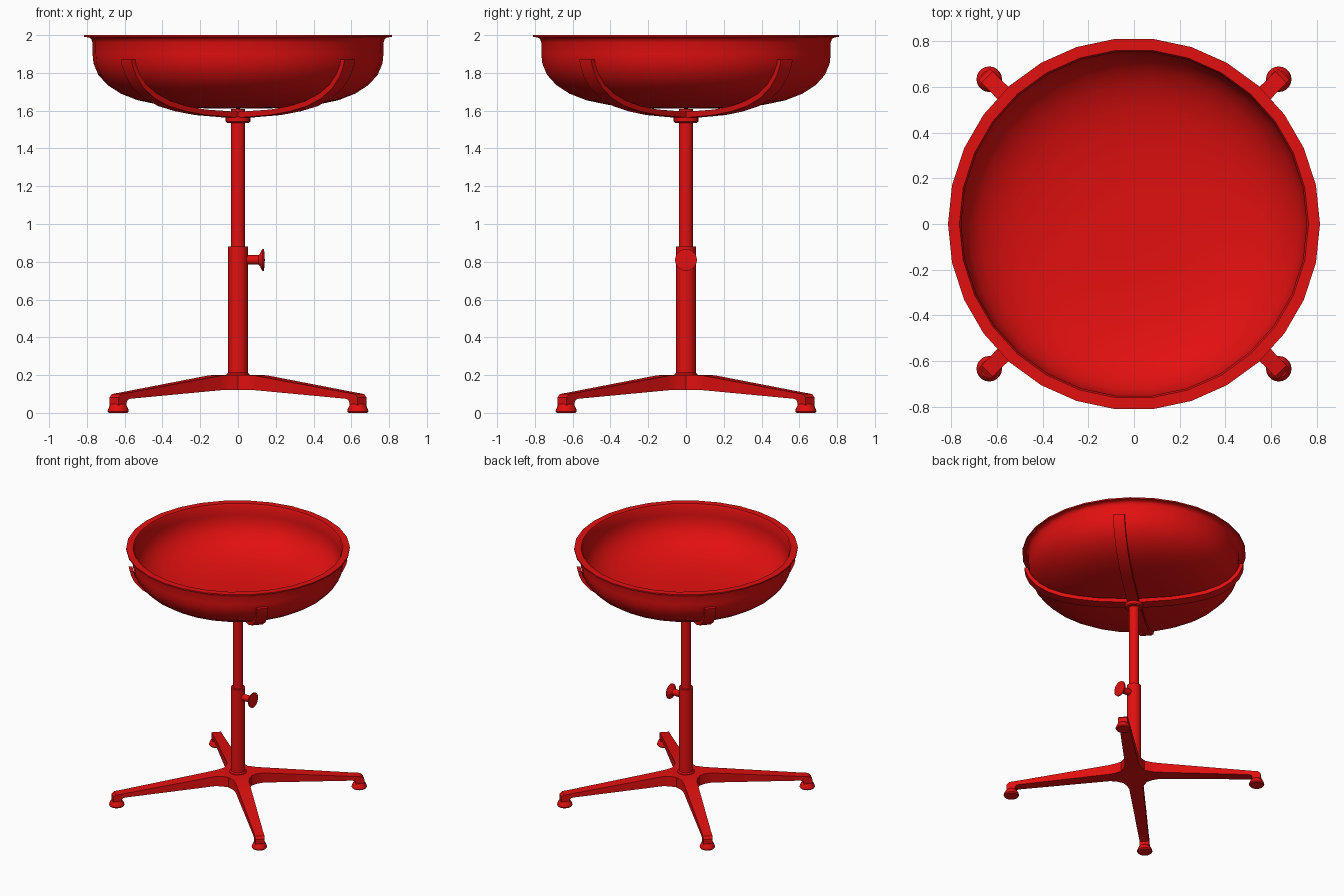
import bpy, bmesh, math
from mathutils import Matrix, Vector

cube = bpy.data.objects.get("Cube")
if cube:
    bpy.data.objects.remove(cube)

red = bpy.data.materials.new("red enamel")
red.use_nodes = True
red.diffuse_color = (0.76, 0.005, 0.005, 1)
red.node_tree.nodes["Principled BSDF"].inputs["Base Color"].default_value = red.diffuse_color


def finish(name, bm, angle=35):
    bmesh.ops.remove_doubles(bm, verts=bm.verts, dist=0.0001)
    bmesh.ops.recalc_face_normals(bm, faces=bm.faces)
    mesh = bpy.data.meshes.new(name)
    bm.to_mesh(mesh)
    bm.free()
    mesh.materials.append(red)
    obj = bpy.data.objects.new(name, mesh)
    bpy.context.collection.objects.link(obj)
    bpy.ops.object.select_all(action='DESELECT')
    obj.select_set(True)
    bpy.context.view_layer.objects.active = obj
    bpy.ops.object.shade_smooth_by_angle(angle=math.radians(angle))
    return obj


def lathe(name, profile, sides, matrix=Matrix(), angle=35):
    """Spin (radius, height) points round the z axis."""
    bm = bmesh.new()
    verts = [bm.verts.new((r, 0, z)) for r, z in profile]
    edges = [bm.edges.new(pair) for pair in zip(verts, verts[1:])]
    bmesh.ops.spin(bm, geom=verts + edges, axis=(0, 0, 1), cent=(0, 0, 0),
                   angle=math.tau, steps=sides)
    bm.transform(matrix)
    return finish(name, bm, angle)


def loft(name, sections, heading, angle=35):
    """Bar along +x from (lower point, upper point, half width), then turned."""
    bm = bmesh.new()
    rings = []
    for (r0, z0), (r1, z1), w in sections:
        corners = [(r0, -w, z0), (r0, w, z0), (r1, w, z1), (r1, -w, z1)]
        rings.append([bm.verts.new(c) for c in corners])
    for a, b in zip(rings, rings[1:]):
        for i in range(4):
            j = (i + 1) % 4
            bm.faces.new((a[i], a[j], b[j], b[i]))
    bm.faces.new(rings[0])
    bm.faces.new(rings[-1])
    bm.transform(Matrix.Rotation(heading, 4, 'Z'))
    return finish(name, bm, angle)


# Bowl: outside from the bottom up, over the flange, and down the inside
outer = [(0, 1.61), (0.16, 1.612), (0.3, 1.617), (0.42, 1.632), (0.53, 1.655),
         (0.62, 1.69), (0.69, 1.735), (0.74, 1.79), (0.765, 1.85), (0.77, 1.9)]
flange = [(0.77, 1.96), (0.777, 1.98), (0.79, 1.988), (0.815, 1.99),
          (0.815, 2.0), (0.765, 2.0), (0.757, 1.985)]
inner = [(max(r - 0.013, 0), z + 0.012) for r, z in reversed(outer)]
lathe("bowl", outer + flange + inner, 30, angle=40)

# Curved straps cradling the bowl
strap = [((0, 1.56), (0, 1.592)), ((0.27, 1.577), (0.27, 1.606)),
         ((0.41, 1.597), (0.405, 1.625)), ((0.53, 1.624), (0.52, 1.652)),
         ((0.63, 1.665), (0.615, 1.69)), ((0.71, 1.72), (0.69, 1.738)),
         ((0.765, 1.785), (0.74, 1.795)), ((0.79, 1.84), (0.765, 1.845)),
         ((0.797, 1.872), (0.77, 1.872))]
for i, degrees in enumerate((42, 138, 222, 318)):
    loft(f"bowl_strap_{i + 1}", [(a, b, 0.042) for a, b in strap], math.radians(degrees))

# Telescoping column
lathe("upper_tube", [(0, 0.8), (0.038, 0.8), (0.038, 1.61), (0, 1.61)], 24)
lathe("strap_collar", [(0, 1.535), (0.058, 1.535), (0.065, 1.542), (0.065, 1.568), (0, 1.568)], 24)
lathe("lower_tube", [(0, 0.15), (0.052, 0.15), (0.052, 0.88), (0, 0.88)], 24)
lathe("base_collar", [(0, 0.19), (0.062, 0.19), (0.062, 0.205), (0.052, 0.213), (0, 0.213)], 24)

# Height clamp knob on the left of the lower tube
lathe("clamp_knob", [(0, 0.03), (0.025, 0.03), (0.025, 0.108), (0.032, 0.116),
                     (0.054, 0.126), (0.058, 0.131), (0.058, 0.138), (0, 0.142)], 24,
      Matrix.Translation((0, 0, 0.81)) @ Matrix.Rotation(math.pi / 2, 4, 'Y'))

# Base: hub, four tapering legs with turned-down ends, and feet
lathe("base_hub", [(0, 0.12), (0.11, 0.12), (0.11, 0.198), (0, 0.198)], 24)
leg = [((0.02, 0.12), (0.02, 0.2), 0.1), ((0.09, 0.12), (0.09, 0.2), 0.085),
       ((0.13, 0.12), (0.13, 0.2), 0.062), ((0.18, 0.12), (0.18, 0.197), 0.05),
       ((0.84, 0.075), (0.86, 0.106), 0.035), ((0.86, 0.07), (0.91, 0.1), 0.035),
       ((0.867, 0.055), (0.928, 0.082), 0.034), ((0.867, 0.04), (0.928, 0.04), 0.034)]
foot = [(0, 0), (0.05, 0), (0.056, 0.008), (0.054, 0.018), (0.043, 0.042), (0.038, 0.046), (0, 0.046)]
for i in range(4):
    heading = math.radians(45 + 90 * i)
    loft(f"base_leg_{i + 1}", leg, heading)
    spot = Vector((0.897 * math.cos(heading), 0.897 * math.sin(heading), 0))
    lathe(f"foot_{i + 1}", foot, 20, Matrix.Translation(spot))
